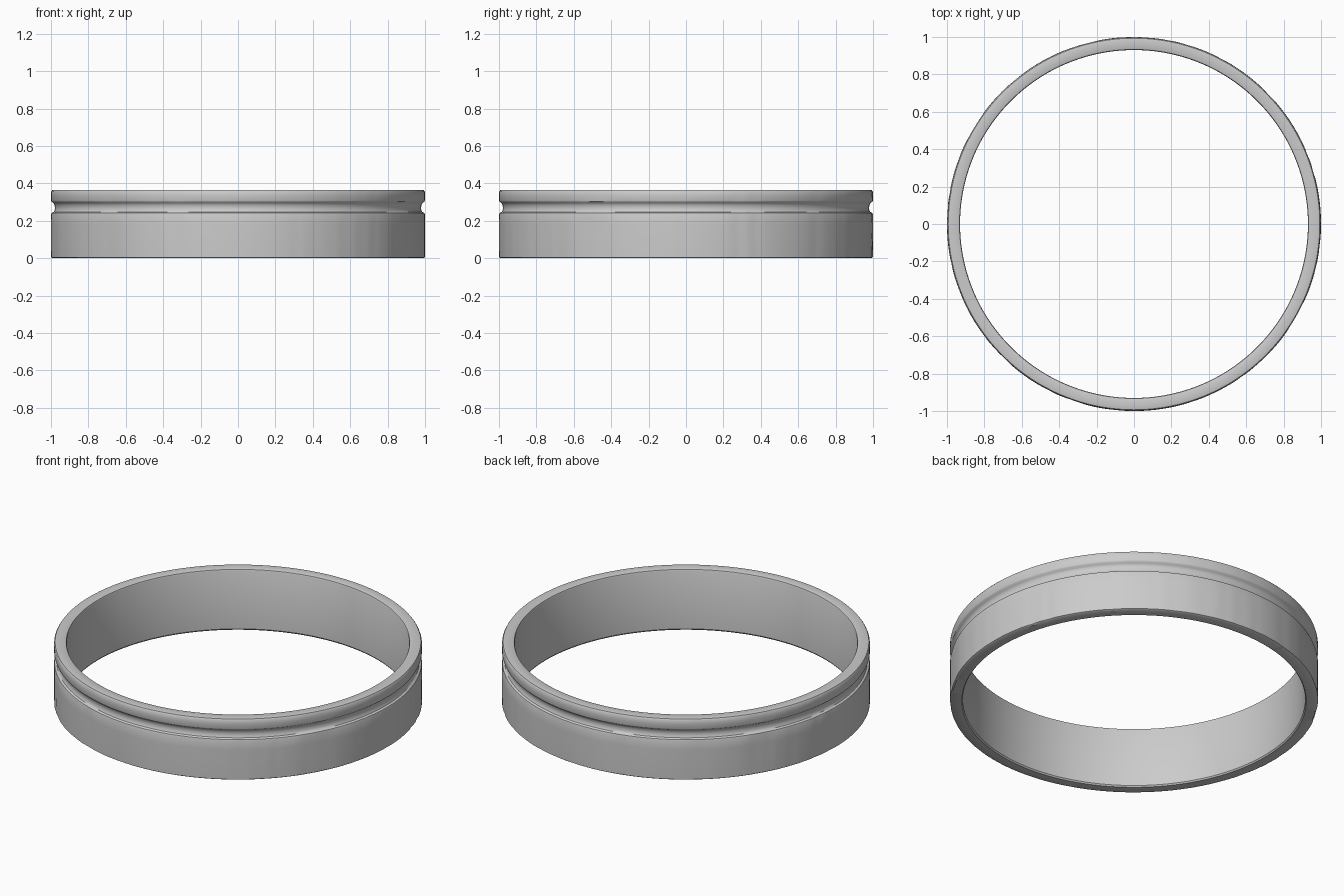
import bpy, bmesh, math, random

if "Cube" in bpy.data.objects:
    bpy.data.objects.remove(bpy.data.objects["Cube"])

random.seed(4)
SEGMENTS = 256

# Cross-section (radius, height, hammering strength), closed loop
profile = [
    (0.930, 0.008, 0), (0.936, 0.000, 0),
    (0.990, 0.000, 0.3), (0.997, 0.005, 1), (0.998, 0.06, 1),
    (0.998, 0.12, 1), (0.998, 0.18, 1), (0.998, 0.235, 0.6),
    (0.996, 0.242, 0.2), (0.985, 0.248, 0), (0.980, 0.258, 0),
    (0.979, 0.272, 0), (0.981, 0.286, 0), (0.987, 0.295, 0),
    (0.996, 0.302, 0.2), (0.998, 0.308, 0.5), (0.998, 0.335, 0.6),
    (0.998, 0.356, 0.4), (0.993, 0.364, 0.1), (0.985, 0.366, 0),
    (0.940, 0.366, 0), (0.933, 0.363, 0), (0.930, 0.356, 0),
]

# Irregular shallow vertical hammer marks around the band
marks = [(random.uniform(0, math.tau), random.uniform(0.015, 0.05),
          random.uniform(0.0008, 0.003)) for _ in range(44)]


def dent(angle, z):
    total = 0.0
    for centre, width, depth in marks:
        a = angle + 0.006 * math.sin(z * 30 + centre * 9)
        d = (a - centre + math.pi) % math.tau - math.pi
        total += depth * math.exp(-(d / width) ** 2)
    return min(total, 0.005)


bm = bmesh.new()
rings = []
for i in range(SEGMENTS):
    a = math.tau * i / SEGMENTS
    ring = []
    for r, z, k in profile:
        rr = r + k * (0.002 - dent(a, z))
        ring.append(bm.verts.new((rr * math.cos(a), rr * math.sin(a), z)))
    rings.append(ring)

n = len(profile)
for i in range(SEGMENTS):
    p, q = rings[i], rings[(i + 1) % SEGMENTS]
    for j in range(n):
        k = (j + 1) % n
        bm.faces.new((p[j], q[j], q[k], p[k]))
bmesh.ops.recalc_face_normals(bm, faces=bm.faces)

mesh = bpy.data.meshes.new("grooved_band")
bm.to_mesh(mesh)
bm.free()
band = bpy.data.objects.new("grooved_band", mesh)
bpy.context.collection.objects.link(band)

# Smooth shading with crisp rims
bpy.context.view_layer.objects.active = band
band.select_set(True)
bpy.ops.object.shade_smooth_by_angle(angle=math.radians(35))
